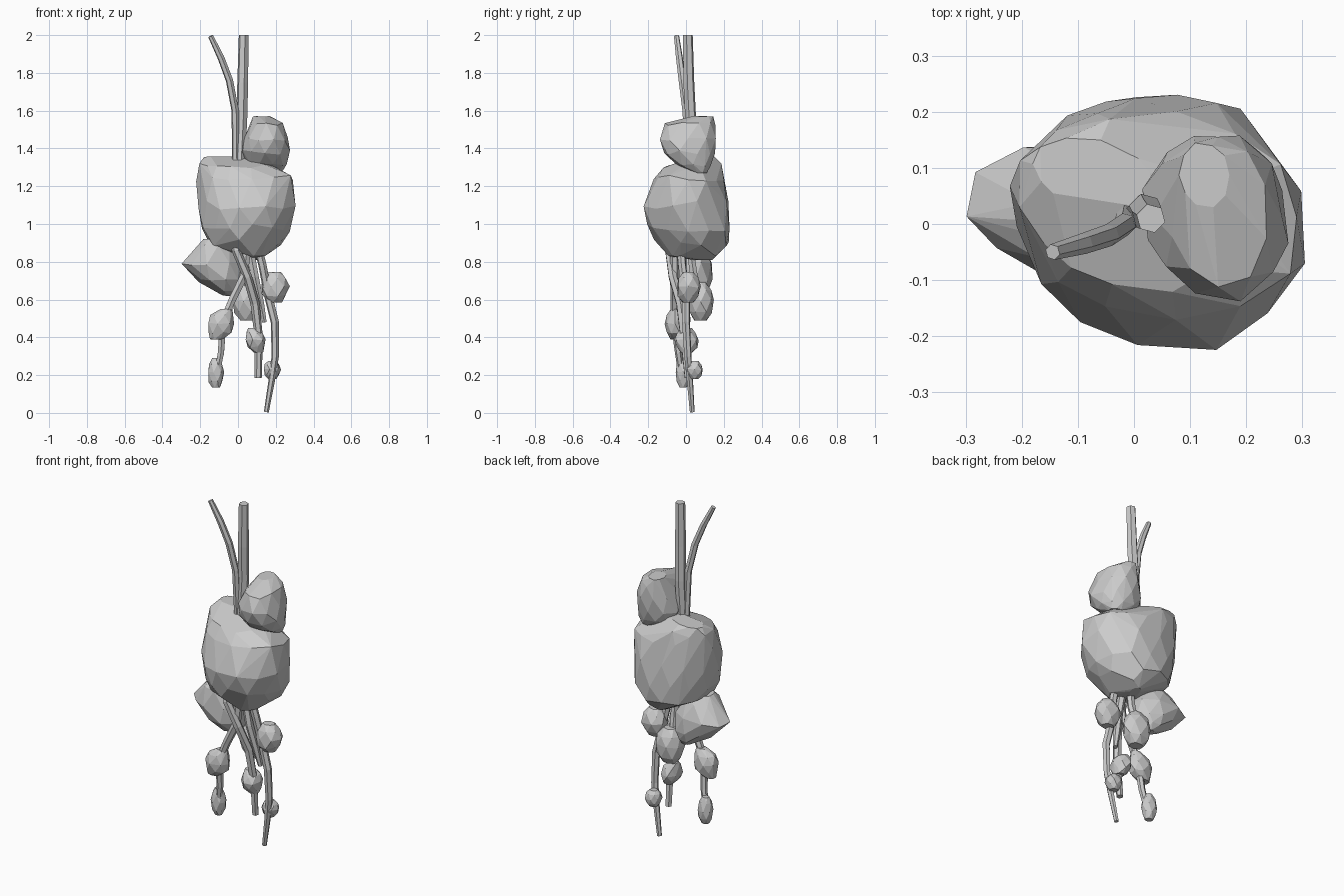
import bpy, bmesh, math, random

if "Cube" in bpy.data.objects:
    bpy.data.objects.remove(bpy.data.objects["Cube"])

random.seed(4)


def make_rock(name, rings, sides=9, jitter=0.05, dents=(), phase=0.0):
    """Faceted stone: hull of irregular rings (z, x0, x1, y0, y1).
    dents = (azimuth in degrees, depth at top, depth at bottom)."""
    bm = bmesh.new()
    last = len(rings) - 1
    for k, (z, x0, x1, y0, y1) in enumerate(rings):
        cx, cy, rx, ry = (x0 + x1) / 2, (y0 + y1) / 2, (x1 - x0) / 2, (y1 - y0) / 2
        for i in range(sides):
            a = math.tau * (i + 0.5 * (k % 2)) / sides + math.radians(phase)
            c, s = math.cos(a), math.sin(a)
            f = 1.02 + random.uniform(-jitter, jitter * 0.5)
            for az, top, low in dents:
                f -= (top + (low - top) * k / last) * max(0, math.cos(a - math.radians(az))) ** 3
            px = math.copysign(abs(c) ** 0.9, c) * rx * f
            py = math.copysign(abs(s) ** 0.9, s) * ry * f
            edge = 0.03 if k in (0, last) else 0.1
            bm.verts.new((cx + px, cy + py, z + random.uniform(-edge, edge) * min(rx, ry)))
    res = bmesh.ops.convex_hull(bm, input=bm.verts)
    junk = {g for g in res["geom_interior"] + res["geom_unused"]
            if isinstance(g, bmesh.types.BMVert) and g.is_valid}
    bmesh.ops.delete(bm, geom=list(junk), context='VERTS')
    bmesh.ops.dissolve_limit(bm, angle_limit=math.radians(7), verts=bm.verts, edges=bm.edges)
    bmesh.ops.recalc_face_normals(bm, faces=bm.faces)
    me = bpy.data.meshes.new(name)
    bm.to_mesh(me)
    bm.free()
    bpy.context.collection.objects.link(bpy.data.objects.new(name, me))


def pebble(name, x0, x1, y0, y1, z0, z1, lean=0.0):
    """Small stone filling a bounding box; lean shifts its ends sideways."""
    cx, cy, rx, ry = (x0 + x1) / 2, (y0 + y1) / 2, (x1 - x0) / 2, (y1 - y0) / 2
    rings = []
    for t, w in ((0, .5), (.22, .88), (.52, 1.03), (.8, .84), (1, .45)):
        c = cx + lean * (t - 0.5) * (1 - w) * 2
        rings.append((z0 + t * (z1 - z0), c - rx * w, c + rx * w, cy - ry * w, cy + ry * w))
    make_rock(name, rings, sides=7, jitter=0.08)


def stem(name, pts):
    """Six-sided stalk along (x, y, z, radius) points."""
    cu = bpy.data.curves.new(name, 'CURVE')
    cu.dimensions = '3D'
    cu.bevel_depth = 1.1
    cu.bevel_resolution = 1
    cu.use_fill_caps = True
    sp = cu.splines.new('POLY')
    sp.points.add(len(pts) - 1)
    for p, (x, y, z, r) in zip(sp.points, pts):
        p.co = (x, y, z, 1)
        p.radius = r
    sp.use_smooth = False
    bpy.context.collection.objects.link(bpy.data.objects.new(name, cu))


# large stones
make_rock("main_stone", [
    (1.355, -.18, .03, .03, .15), (1.31, -.205, .18, -.12, .18),
    (1.24, -.22, .295, -.18, .205), (1.10, -.225, .31, -.24, .23),
    (0.98, -.205, .29, -.225, .245), (0.90, -.17, .24, -.18, .23),
    (0.84, -.03, .17, -.11, .17), (0.81, .04, .10, .04, .14)], sides=13,
    dents=[(222, .18, .10), (318, -.12, .26), (135, -.13, .2), (45, .14, -.05)])
make_rock("upper_stone", [
    (1.57, .08, .17, .03, .145), (1.53, .06, .24, -.115, .16),
    (1.45, .03, .265, -.14, .165), (1.38, .01, .275, -.12, .15),
    (1.31, .04, .255, -.06, .135), (1.27, .13, .23, .04, .11)], sides=10,
    dents=[(225, .1, .1), (45, .06, .0), (315, -.03, .0)])
make_rock("lower_stone", [
    (0.92, -.19, -.11, -.04, .06), (0.88, -.24, -.03, -.08, .10),
    (0.79, -.315, .02, -.09, .14), (0.70, -.22, .02, -.08, .145),
    (0.65, -.13, .00, -.03, .12), (0.62, -.08, -.02, .03, .09)], sides=9,
    dents=[(215, .24, .1), (135, .06, .0)], phase=-15)

# small stones hung along the stalks
pebble("pebble_centre", -.03, .13, .01, .145, .49, .69)
pebble("pebble_right", .12, .268, -.05, .075, .585, .745)
pebble("pebble_left", -.16, -.02, -.11, -.005, .39, .55, .05)
pebble("pebble_left_low", -.16, -.075, -.055, .025, .135, .29)
pebble("pebble_middle", .04, .145, -.06, .065, .32, .45, -.03)
pebble("pebble_right_low", .135, .225, .00, .09, .18, .275)

# upper stalks, ending inside the main stone
stem("tall_stalk", [(.03, .01, 2, .024), (.025, .015, 1.75, .027), (.02, .025, 1.55, .027),
                    (.01, .02, 1.33, .025), (.03, 0, 1.1, .025), (.04, -.02, .82, .025)])
stem("leaning_stalk", [(-.145, -.05, 1.995, .013), (-.09, -.035, 1.88, .017),
                       (-.045, -.02, 1.76, .018), (-.015, .0, 1.6, .018),
                       (-.012, .015, 1.34, .018), (-.01, -.03, 1.1, .02)])

# lower trailing stalks
stem("front_trail", [(-.01, -.03, 1.1, .02), (-.01, -.09, .86, .021), (.05, -.07, .72, .022),
                     (.09, -.03, .58, .022), (.11, -.01, .4, .02), (.107, .01, .185, .017)])
stem("right_trail", [(.1, -.03, .9, .02), (.13, -.02, .78, .02), (.16, .0, .62, .02),
                     (.195, .0, .48, .02), (.197, .01, .3, .018), (.18, .02, .18, .016),
                     (.15, .033, .005, .012)])
stem("left_trail", [(.05, -.06, .88, .022), (.03, -.06, .72, .022), (-.03, -.06, .6, .02),
                    (-.08, -.06, .48, .019), (-.09, -.04, .32, .017), (-.118, -.02, .17, .014)])
stem("middle_trail", [(.06, -.02, .88, .022), (.09, -.02, .72, .021), (.12, .0, .58, .019),
                      (.14, .01, .48, .012)])
stem("centre_trail", [(.05, .02, .88, .02), (.05, .04, .74, .02), (.04, .08, .6, .015)])
